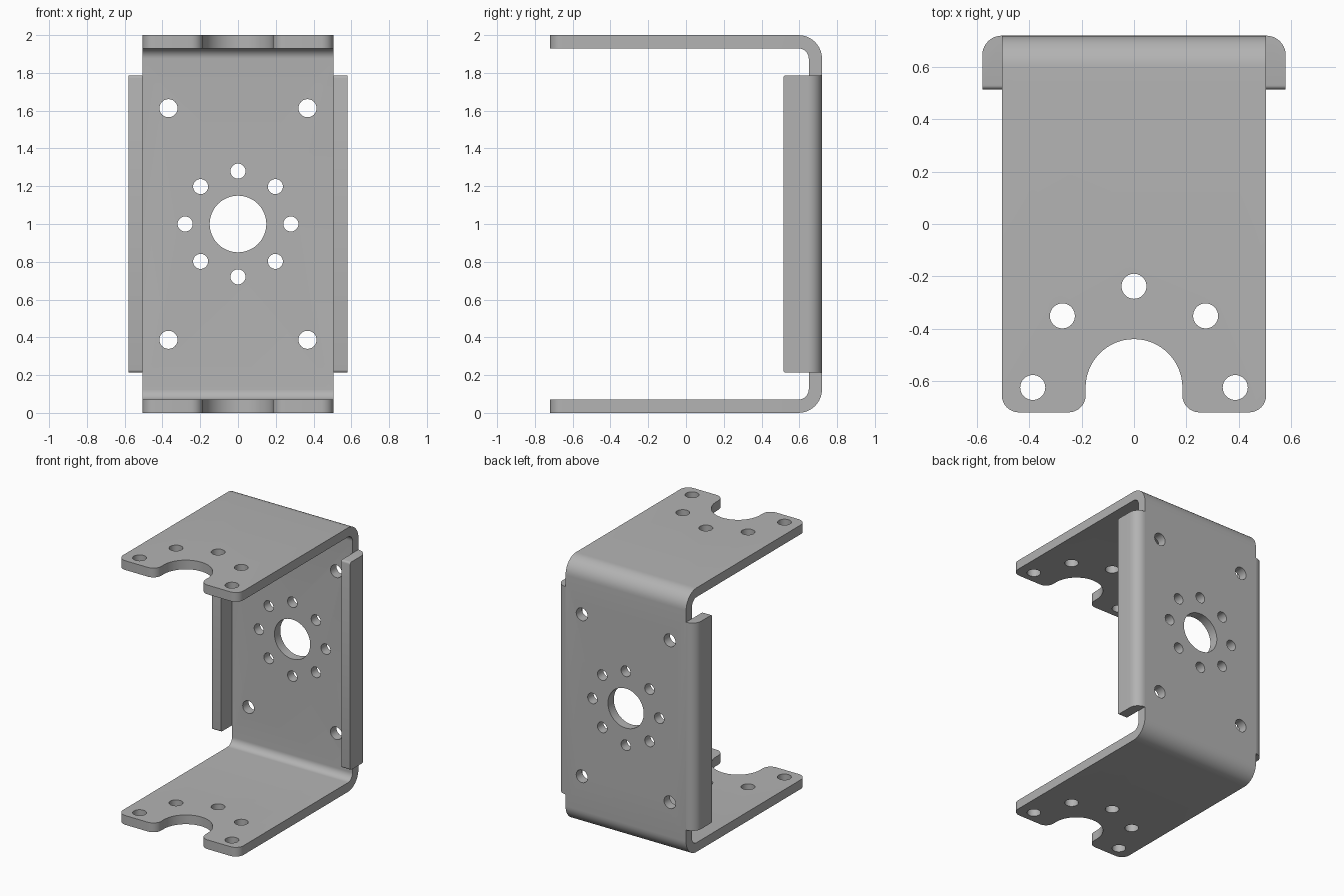
import bpy, bmesh
from math import sin, cos, pi, radians
from mathutils import Vector

if "Cube" in bpy.data.objects:
    bpy.data.objects.remove(bpy.data.objects["Cube"])

T = 0.07                 # sheet thickness
W, D, H = 0.505, 0.72, 2.0   # half width, half depth, height
FW, FZ, FY = 0.58, 0.787, 0.515  # side flange: outer x, half height, front edge
NC, NR = -0.625, 0.185   # notch centre y and radius

metal = bpy.data.materials.new("grey_metal")
metal.diffuse_color = (0.45, 0.45, 0.45, 1)
metal.use_nodes = True
metal.node_tree.nodes["Principled BSDF"].inputs["Base Color"].default_value = metal.diffuse_color


def arc(cx, cy, r, a0, a1, n=10):
    return [(cx + r * cos(radians(a0 + (a1 - a0) * i / n)),
             cy + r * sin(radians(a0 + (a1 - a0) * i / n))) for i in range(n + 1)]


def prism(name, pts, to3d, lo, hi):
    """Extrude a 2D outline between lo and hi along the remaining axis."""
    bm = bmesh.new()
    face = bm.faces.new([bm.verts.new(to3d(a, b, lo)) for a, b in pts])
    ext = bmesh.ops.extrude_face_region(bm, geom=[face])["geom"]
    shift = Vector(to3d(0, 0, hi)) - Vector(to3d(0, 0, lo))
    bmesh.ops.translate(bm, vec=shift, verts=[v for v in ext if isinstance(v, bmesh.types.BMVert)])
    bmesh.ops.recalc_face_normals(bm, faces=bm.faces)
    me = bpy.data.meshes.new(name)
    bm.to_mesh(me)
    bm.free()
    me.materials.append(metal)
    ob = bpy.data.objects.new(name, me)
    bpy.context.collection.objects.link(ob)
    return ob


def activate(ob):
    bpy.ops.object.select_all(action='DESELECT')
    ob.select_set(True)
    bpy.context.view_layer.objects.active = ob


def boolean(ob, cutter, op):
    m = ob.modifiers.new("cut", 'BOOLEAN')
    m.object, m.operation, m.solver = cutter, op, 'EXACT'
    activate(ob)
    bpy.ops.object.modifier_apply(modifier=m.name)
    bpy.data.objects.remove(cutter)


along_x = lambda a, b, t: (t, a, b)
along_y = lambda a, b, t: (a, t, b)
along_z = lambda a, b, t: (a, b, t)

# bent sheet: U-shaped side profile
RO = 0.125
RI = RO - T
c = D - RO
profile = ([(-D, 0)] + arc(c, RO, RO, -90, 0) + arc(c, H - RO, RO, 0, 90) + [(-D, H), (-D, H - T)]
           + arc(c, H - RO, RI, 90, 0) + arc(c, RO, RI, 0, -90) + [(-D, T)])
bracket = prism("bracket", profile, along_x, -W, W)

# plan outline with rounded corners and the shaft notch
r = 0.065
half = (arc(NR + r, -D + r, r, 180, 270, 8)
        + arc(W - r, -D + r, r, 270, 360, 8) + [(W, D + 0.1)])
left = [(-x, y) for x, y in reversed(half)]
plan = left + arc(0, NC, NR, 180, 0, 32) + half
# widen only the sides behind the rounded corners so no faces coincide
plan = [(x * 1.00001, y - 0.00001) for x, y in plan]
boolean(bracket, prism("plan_cutter", plan, along_z, -0.2, H + 0.2), 'INTERSECT')

# holes through both arms
pitch = 0.387
for a in (0, 45, 90, 135, 180):
    pts = arc(pitch * cos(radians(a)), NC + pitch * sin(radians(a)), 0.048, 0, 345, 23)
    boolean(bracket, prism("arm_hole", pts, along_z, -0.2, H + 0.2), 'DIFFERENCE')

# back plate: centre bore, bolt circle and corner holes
holes = [(0, 1, 0.15, 48)]
holes += [(0.28 * cos(k * pi / 4), 1 + 0.28 * sin(k * pi / 4), 0.04, 24) for k in range(8)]
holes += [(sx * 0.368, 1 + sz * 0.613, 0.048, 24) for sx in (-1, 1) for sz in (-1, 1)]
for x, z, rad, n in holes:
    pts = arc(x, z, rad, 0, 360 - 360 / n, n - 1)
    boolean(bracket, prism("plate_hole", pts, along_y, 0.5, 0.9), 'DIFFERENCE')

# folded side flanges
parts = [bracket]
rf = FW - W
for s, name in ((1, "right_flange"), (-1, "left_flange")):
    pts = [(W, FY), (FW, FY)] + arc(W, D - rf, rf, 0, 90) 
    fl = prism(name, [(s * x, y) for x, y in pts], along_z, 1 - FZ, 1 + FZ)
    bm = bmesh.new()
    bm.from_mesh(fl.data)
    front = [e for e in bm.edges if all(abs(v.co.y - FY) < 1e-4 for v in e.verts)
             and abs(e.verts[0].co.z - e.verts[1].co.z) < 1e-4]
    bmesh.ops.bevel(bm, geom=front, offset=0.015, segments=4, profile=0.5, affect='EDGES')
    bm.to_mesh(fl.data)
    bm.free()
    parts.append(fl)

for ob in parts:
    activate(ob)
    bpy.ops.object.shade_smooth_by_angle(angle=radians(30))
